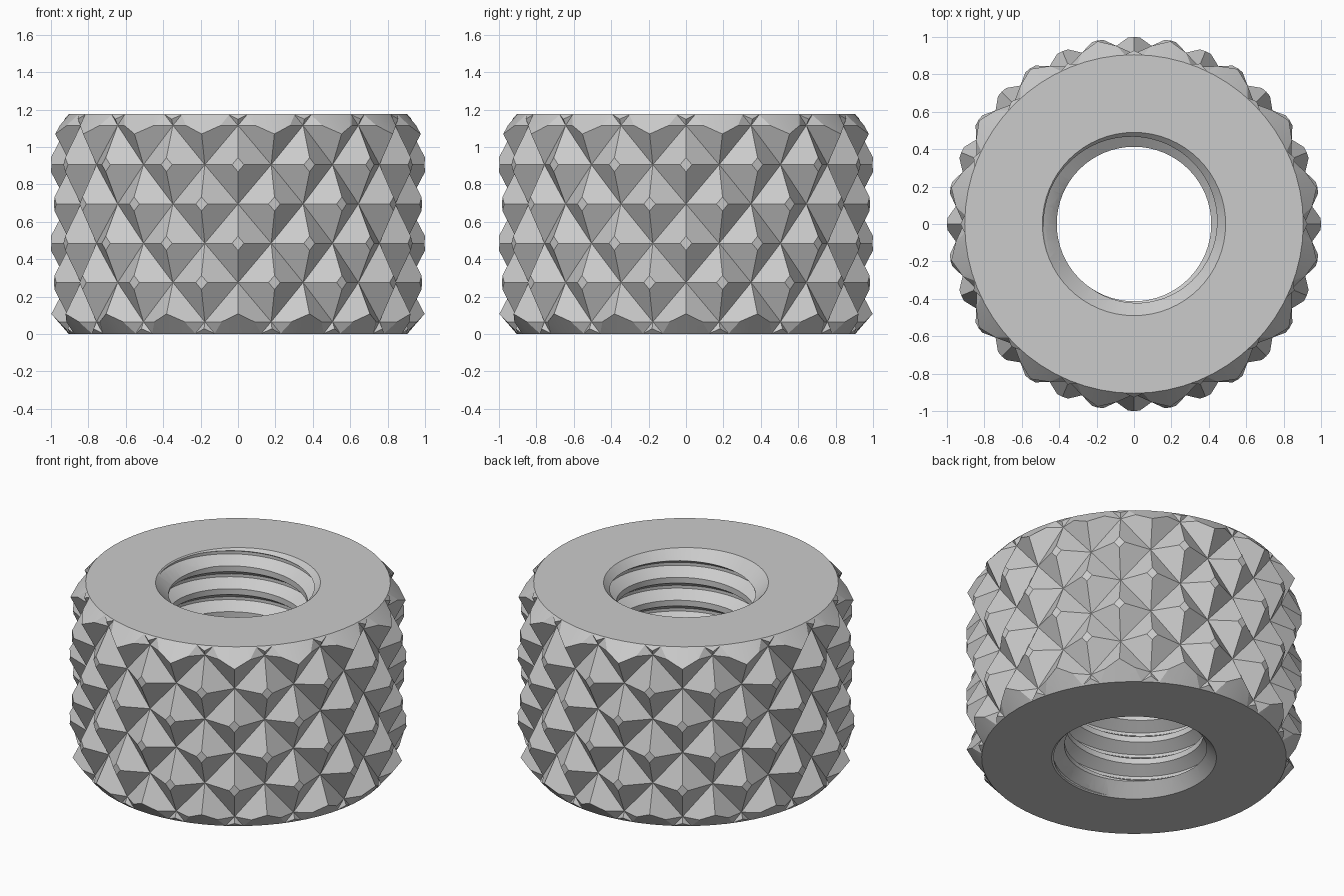
import bpy, bmesh, math
from mathutils import Vector

HEIGHT = 1.175
COLS, ROW0, ROW_STEP = 32, 0.065, 0.21      # knurl lattice
APEX, PIT, TRIM = 1.02, 0.91, 0.18
SEGS, PITCH, TURNS = 64, 0.15, 13           # thread

cube = bpy.data.objects.get("Cube")
if cube:
    bpy.data.objects.remove(cube, do_unlink=True)


def polar(r, turn, z):
    a = turn * math.tau
    return Vector((r * math.cos(a), r * math.sin(a), z))


def cap_ends(bm):
    """Close both open ends with a fan to a point on the axis."""
    low = bm.verts.new((0, 0, -0.6))
    high = bm.verts.new((0, 0, HEIGHT + 0.6))
    for e in [e for e in bm.edges if e.is_boundary]:
        a, b = e.verts
        end = low if a.co.z + b.co.z < HEIGHT else high
        bm.faces.new((a, b, end))


def finish(bm, name):
    bmesh.ops.recalc_face_normals(bm, faces=bm.faces)
    mesh = bpy.data.meshes.new(name)
    bm.to_mesh(mesh)
    bm.free()
    obj = bpy.data.objects.new(name, mesh)
    bpy.context.collection.objects.link(obj)
    return obj


def knurled_body():
    """Lattice of truncated pyramids: peaks and pits alternate."""
    bm = bmesh.new()
    rows = range(-1, 8)

    def is_peak(c, k):
        return (c + k) % 2 == 0

    def point(c, k):
        r = APEX if is_peak(c, k) else PIT
        return polar(r, c / COLS, ROW0 + k * ROW_STEP)

    pits, peaks = {}, {}
    for k in rows:
        for c in range(COLS):
            if is_peak(c, k):
                peaks[c, k] = {
                    (dc, dk): bm.verts.new(point(c, k).lerp(point(c + dc, k + dk), TRIM))
                    for dc, dk in ((1, 0), (0, 1), (-1, 0), (0, -1))}
                bm.faces.new(peaks[c, k].values())
            else:
                pits[c, k] = bm.verts.new(point(c, k))
    # Four flanks run from each peak down to its neighbouring pits
    for (c, k), tip in peaks.items():
        for dc in (-1, 1):
            for dk in (-1, 1):
                if k + dk in rows:
                    side = pits[(c + dc) % COLS, k]
                    upright = pits[c, k + dk]
                    bm.faces.new((tip[dc, 0], side, upright, tip[0, dk]))
    cap_ends(bm)
    return finish(bm, "knurled_nut")


def lathe(name, profile):
    """Solid of revolution from (radius, z) pairs, with flat ends."""
    bm = bmesh.new()
    rings = [[bm.verts.new(polar(r, i / SEGS, z)) for i in range(SEGS)]
             for r, z in profile]
    for a, b in zip(rings, rings[1:]):
        for i in range(SEGS):
            j = (i + 1) % SEGS
            bm.faces.new((a[i], a[j], b[j], b[i]))
    bm.faces.new(rings[0])
    bm.faces.new(rings[-1])
    return finish(bm, name)


def thread_rod():
    """Helical rod that leaves the inner thread when subtracted."""
    profile = ((0.413, 0), (0.413, 0.25), (0.483, 0.56), (0.483, 0.69))
    m = len(profile)
    top = m * TURNS
    bm = bmesh.new()
    cols = []
    for i in range(SEGS):
        col = []
        for q in range(top + 1):
            r, f = profile[q % m]
            col.append(bm.verts.new(
                polar(r, i / SEGS, -0.35 + PITCH * (q // m + f + i / SEGS))))
        cols.append(col)
    for i in range(SEGS):
        # The last column joins the first one a full pitch higher
        shift = m if i == SEGS - 1 else 0
        a, b = cols[i], cols[(i + 1) % SEGS][shift:]
        for q in range(top - shift):
            bm.faces.new((a[q], b[q], b[q + 1], a[q + 1]))
    cap_ends(bm)
    return finish(bm, "thread_cutter")


def cut(obj, cutter, operation):
    cutter.hide_render = True
    mod = obj.modifiers.new("cut", "BOOLEAN")
    mod.object, mod.operation, mod.solver = cutter, operation, "EXACT"
    bpy.context.view_layer.update()
    bpy.ops.object.modifier_apply(modifier=mod.name)
    bpy.data.objects.remove(cutter, do_unlink=True)


nut = knurled_body()
bpy.ops.object.select_all(action="DESELECT")
nut.select_set(True)
bpy.context.view_layer.objects.active = nut

# Flat ends with outer chamfers
chamfer = [(0.905, 0), (1.1, 0.226)]
outline = chamfer + [(r, HEIGHT - z) for r, z in reversed(chamfer)]
cut(nut, lathe("blank_cutter", outline), "INTERSECT")

# Threaded hole, countersunk at both ends
cut(nut, thread_rod(), "DIFFERENCE")
sink = [(0.39, 0.1), (0.59, -0.1)]
cut(nut, lathe("lower_sink_cutter", sink), "DIFFERENCE")
cut(nut, lathe("upper_sink_cutter", [(r, HEIGHT - z) for r, z in sink]), "DIFFERENCE")

# Plain grey metal
grey = bpy.data.materials.new("grey_metal")
grey.use_nodes = True
colour = (0.6, 0.6, 0.6, 1)
grey.diffuse_color = colour
grey.node_tree.nodes["Principled BSDF"].inputs["Base Color"].default_value = colour
nut.data.materials.clear()
nut.data.materials.append(grey)
for face in nut.data.polygons:
    face.material_index = 0
bpy.ops.object.shade_smooth_by_angle(angle=math.radians(12))
